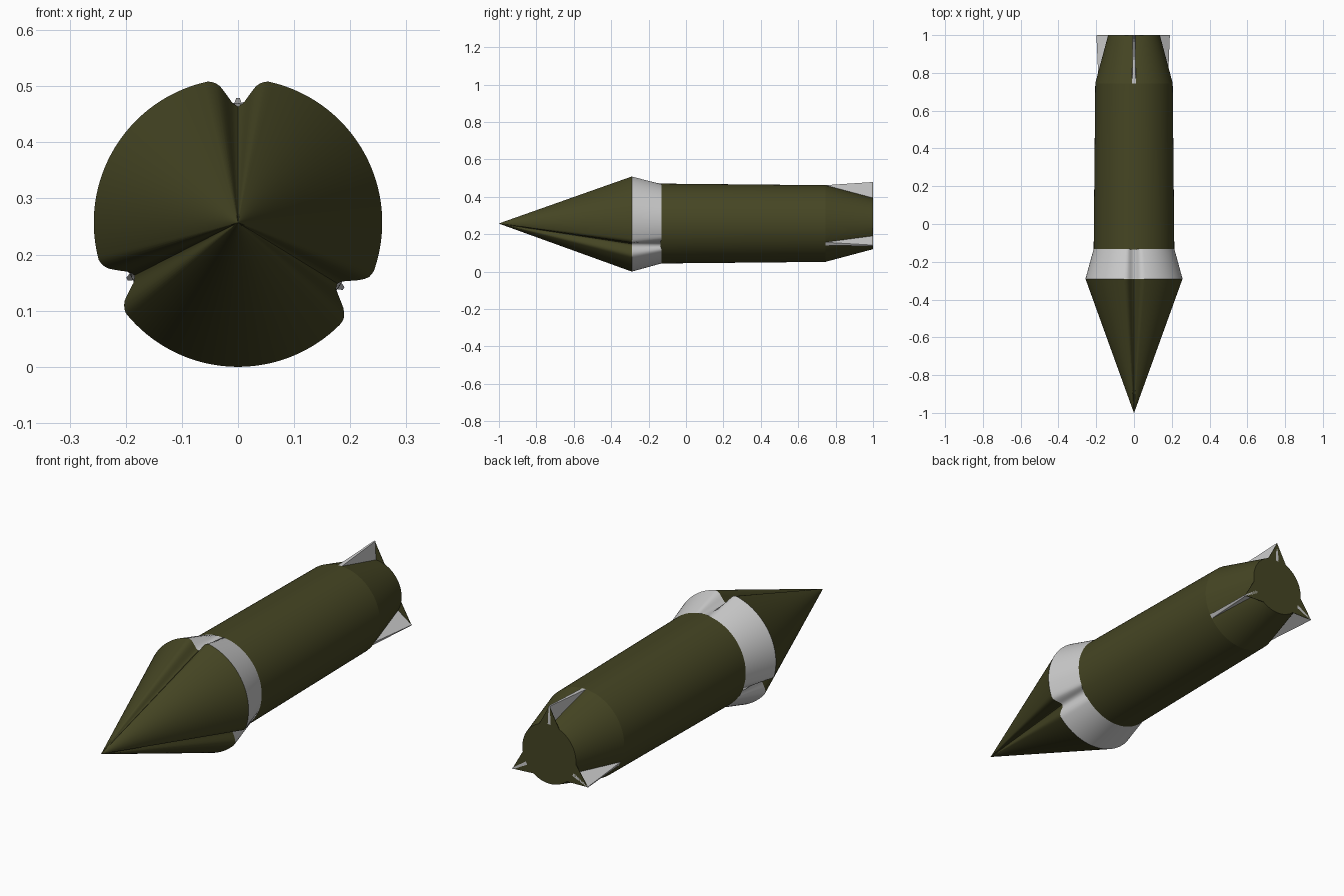
import bpy, math

if "Cube" in bpy.data.objects:
    bpy.data.objects.remove(bpy.data.objects["Cube"])

CZ = 0.257                      # height of the long axis
NOTCHES = (90, 207, 328)        # angles of grooves and tail fins
# groove cross-section: (degrees from groove centre, radius)
GROOVE = [(0, .207), (2.5, .212), (5, .228), (7.5, .245), (9.5, .253), (12, .257)]

olive = bpy.data.materials.new("olive")
olive.diffuse_color = (0.06, 0.06, 0.017, 1)
olive.use_nodes = True
olive.node_tree.nodes["Principled BSDF"].inputs["Base Color"].default_value = olive.diffuse_color


def point(angle, r, y, side=0.0):
    a = math.radians(angle)
    return (r * math.cos(a) - side * math.sin(a), y, CZ + r * math.sin(a) + side * math.cos(a))


def make(name, verts, faces, mat=None, smooth=True):
    me = bpy.data.meshes.new(name)
    me.from_pydata(verts, [], faces)
    ob = bpy.data.objects.new(name, me)
    bpy.context.collection.objects.link(ob)
    if mat:
        me.materials.append(mat)
    bpy.ops.object.select_all(action='DESELECT')
    bpy.context.view_layer.objects.active = ob
    ob.select_set(True)
    # consistent outward normals
    bpy.ops.object.mode_set(mode='EDIT')
    bpy.ops.mesh.select_all(action='SELECT')
    bpy.ops.mesh.normals_make_consistent(inside=False)
    bpy.ops.object.mode_set(mode='OBJECT')
    if smooth:
        bpy.ops.object.shade_smooth_by_angle(angle=math.radians(35))
    return ob


def lobed(angle):
    off = min(abs((angle - n + 180) % 360 - 180) for n in NOTCHES)
    for (a0, r0), (a1, r1) in zip(GROOVE, GROOVE[1:]):
        if off <= a1:
            return r0 + (r1 - r0) * (off - a0) / (a1 - a0)
    return GROOVE[-1][1]


def loft(name, sections, mat=None, cap_end=False):
    """Skin rings of (y, radius function) along the axis."""
    n = 240
    angles = [i * 360 / n for i in range(n)]
    verts = [point(a, f(a), y) for y, f in sections for a in angles]
    faces = [(s * n + i, s * n + (i + 1) % n, (s + 1) * n + (i + 1) % n, (s + 1) * n + i)
             for s in range(len(sections) - 1) for i in range(n)]
    if cap_end:
        last = (len(sections) - 1) * n
        faces.append(tuple(range(last, last + n)))
    return make(name, verts, faces, mat)


def circle(r):
    return lambda a: r


# three-lobed nose and its grey collar
loft("nose_cone", [(-1, lambda a: lobed(a) * .002), (-.29, lobed)], olive)
loft("collar", [(-.29, lobed), (-.13, circle(.213))])

# main body and tapered tail
loft("body", [(-.135, circle(.2135)), (.745, circle(.205))], olive)
loft("tail", [(.745, circle(.205)), (1, circle(.137))], olive, cap_end=True)

# thin wedge fins, each with a flat triangular end plate
for i, ang in enumerate(NOTCHES, 1):
    fv = [point(ang, .205, .745, -.01), point(ang, .205, .745, .01),
          point(ang, .13, 1, -.008), point(ang, .13, 1, .008),
          point(ang, .222, 1, -.003), point(ang, .222, 1, .003)]
    make(f"fin_{i}", fv, [(0, 2, 4), (1, 5, 3), (0, 4, 5, 1), (2, 3, 5, 4), (0, 1, 3, 2)], smooth=False)
    pv = [point(ang + s, .137, y) for y in (.998, 1.0) for s in (-22, 22)]
    pv = [pv[0], pv[1], point(ang, .222, .998), pv[2], pv[3], point(ang, .222, 1)]
    make(f"fin_end_plate_{i}", pv, [(0, 1, 2), (3, 5, 4), (0, 3, 4, 1), (1, 4, 5, 2), (2, 5, 3, 0)],
         olive, smooth=False)
